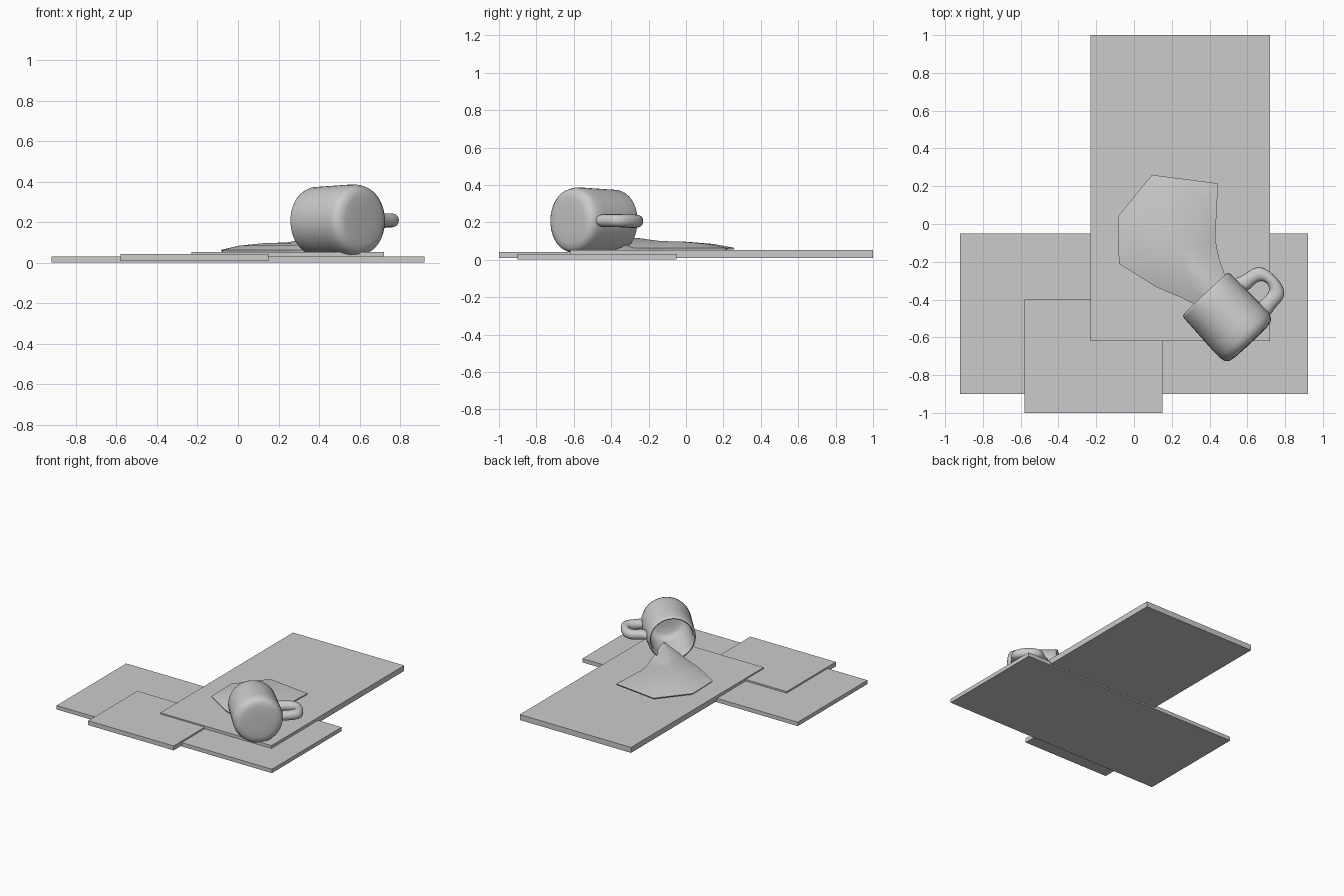
import bpy, bmesh, math
from mathutils import Matrix, Vector

if "Cube" in bpy.data.objects:
    bpy.data.objects.remove(bpy.data.objects["Cube"])


def finish(name, bm, smooth=None):
    bmesh.ops.recalc_face_normals(bm, faces=bm.faces[:])
    mesh = bpy.data.meshes.new(name)
    bm.to_mesh(mesh)
    bm.free()
    ob = bpy.data.objects.new(name, mesh)
    bpy.context.collection.objects.link(ob)
    if smooth:
        bpy.ops.object.select_all(action='DESELECT')
        ob.select_set(True)
        bpy.context.view_layer.objects.active = ob
        bpy.ops.object.shade_smooth_by_angle(angle=math.radians(smooth))
    return ob


def slab(name, lo, hi):
    bm = bmesh.new()
    bmesh.ops.create_cube(bm, size=1)
    for v in bm.verts:
        v.co = Vector([(a + b) / 2 + c * (b - a) for a, b, c in zip(lo, hi, v.co)])
    return finish(name, bm)


def bridge(bm, a, b):
    n = len(a)
    for i in range(n):
        bm.faces.new((a[i], a[(i + 1) % n], b[(i + 1) % n], b[i]))


# Overlapping flat sheets
slab("wide_sheet", (-0.92, -0.90, 0), (0.92, -0.05, 0.03))
slab("small_sheet", (-0.58, -1.0, 0.008), (0.15, -0.40, 0.042))
slab("tall_sheet", (-0.23, -0.62, 0.01), (0.72, 1.0, 0.052))

# Tipped mug frame: X towards the handle, Y up, Z towards the mug base
axis = Vector((0.69, -0.73, 0.02)).normalized()
side = Vector((0.73, 0.69, 0)).normalized()
up = axis.cross(side)
frame = Matrix((side, up, axis)).transposed().to_4x4()
frame.translation = (0.495, -0.495, 0.207)

# Mug body: lathed profile (radius, position along axis), outside then inside
profile = [(0.06, 0.182), (0.12, 0.18), (0.15, 0.174), (0.168, 0.158), (0.176, 0.13),
           (0.177, 0.08), (0.172, -0.08), (0.170, -0.155), (0.166, -0.168),
           (0.158, -0.171), (0.151, -0.165), (0.149, -0.15), (0.151, 0.10),
           (0.14, 0.135), (0.11, 0.148), (0.05, 0.15)]
SEG = 40
bm = bmesh.new()
rings = []
for r, z in profile:
    rings.append([bm.verts.new((r * math.cos(2 * math.pi * i / SEG),
                                r * math.sin(2 * math.pi * i / SEG), z)) for i in range(SEG)])
for a, b in zip(rings, rings[1:]):
    bridge(bm, a, b)
bm.faces.new(rings[0])
bm.faces.new(rings[-1])
finish("mug_body", bm, 60).matrix_world = frame

# Mug handle: square loops (inner and outer points) rounded by subdivision
loops = [((0.155, -0.02), (0.155, -0.15)), ((0.20, -0.028), (0.208, -0.098)),
         ((0.275, -0.025), (0.342, -0.11)), ((0.275, 0.05), (0.342, 0.15)),
         ((0.20, 0.055), (0.208, 0.13)), ((0.155, 0.045), (0.155, 0.17))]
bm = bmesh.new()
T = 0.038
rings = [[bm.verts.new((p[0], y, p[1])) for p, y in ((i, -T), (o, -T), (o, T), (i, T))]
         for i, o in loops]
for a, b in zip(rings, rings[1:]):
    bridge(bm, a, b)
bm.faces.new(rings[0])
bm.faces.new(rings[-1])
handle = finish("mug_handle", bm, 180)
handle.matrix_world = frame
sub = handle.modifiers.new("round", 'SUBSURF')
sub.levels = sub.render_levels = 2

# Spilled liquid: thin outline rising to a low dome, with a tongue inside the mug
outline = [(0.095, 0.26), (0.445, 0.215), (0.43, -0.08), (0.45, -0.18), (0.485, -0.28),
           (0.51, -0.455), (0.32, -0.425), (0.25, -0.39), (0.12, -0.335),
           (-0.08, -0.21), (-0.085, 0.04)]
centre = Vector((0.24, -0.14))
bm = bmesh.new()


def ring(scale, z):
    out = []
    for i, p in enumerate(outline):
        q = centre + (Vector(p) - centre) * scale
        h = z + (0.055 * scale if i == 5 and z > 0.052 else 0)
        out.append(bm.verts.new((q.x, q.y, h)))
    return out


base, rim = ring(0.98, 0.052), ring(1.0, 0.063)
mid, inner = ring(0.72, 0.084), ring(0.36, 0.096)
bm.faces.new(base)
for a, b in ((base, rim), (rim, mid), (mid, inner)):
    bridge(bm, a, b)
top = bm.verts.new((centre.x, centre.y, 0.1))
for i in range(len(inner)):
    bm.faces.new((inner[i], inner[(i + 1) % len(inner)], top))
finish("spilled_liquid", bm, 50)
